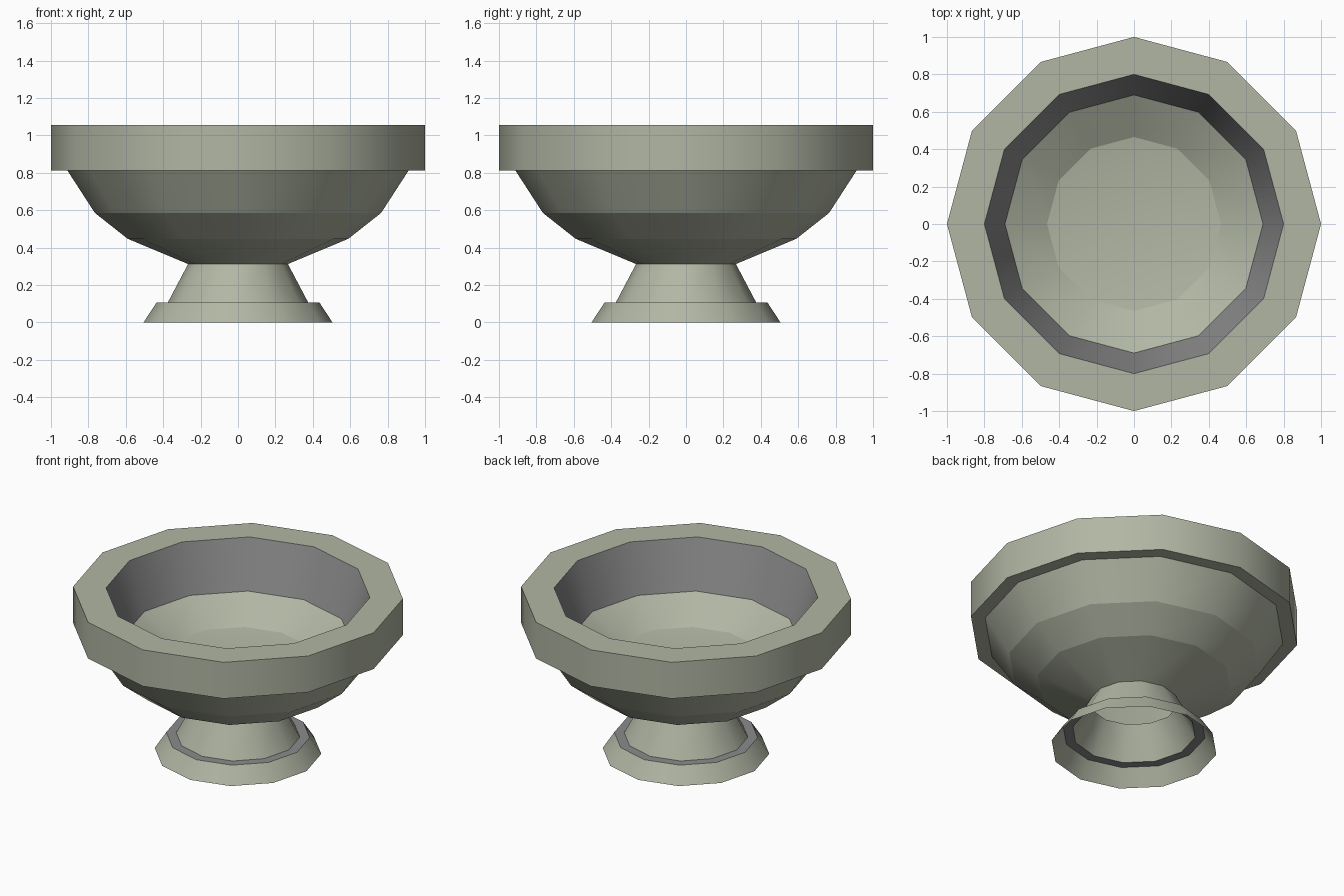
import bpy, bmesh, math

if "Cube" in bpy.data.objects:
    bpy.data.objects.remove(bpy.data.objects["Cube"])

SIDES = 12


def material(name, rgb):
    m = bpy.data.materials.new(name)
    m.diffuse_color = (*rgb, 1)
    m.use_nodes = True
    m.node_tree.nodes["Principled BSDF"].inputs["Base Color"].default_value = m.diffuse_color
    return m


stone = material("sage stone", (0.44, 0.47, 0.37))
grey = material("plain grey", (0.26, 0.26, 0.26))


def lathe(name, profile, grey_bands=()):
    """Spin (radius, z) points; walls round smoothly, every ring edge stays crisp."""
    bm = bmesh.new()
    rings = []
    for r, z in profile:
        if r == 0:
            rings.append([bm.verts.new((0, 0, z))] * SIDES)
        else:
            rings.append([bm.verts.new((r * math.cos(2 * math.pi * i / SIDES),
                                        r * math.sin(2 * math.pi * i / SIDES), z))
                          for i in range(SIDES)])
    for band, (a, b) in enumerate(zip(rings, rings[1:])):
        for i in range(SIDES):
            j = (i + 1) % SIDES
            corners = [a[i], a[j], b[j], b[i]]
            face = bm.faces.new(list(dict.fromkeys(corners)))
            face.smooth = True
            face.material_index = 1 if band in grey_bands else 0
    for e in bm.edges:
        ra, rb = (v.co.xy.length for v in e.verts)
        if abs(ra - rb) < 1e-4 and abs(e.verts[0].co.z - e.verts[1].co.z) < 1e-4:
            e.smooth = False
    mesh = bpy.data.meshes.new(name)
    bm.to_mesh(mesh)
    bm.free()
    mesh.materials.append(stone)
    mesh.materials.append(grey)
    obj = bpy.data.objects.new(name, mesh)
    bpy.context.collection.objects.link(obj)
    return obj


# Hollow foot: flared skirt, grey ledge, tapering stem
lathe("foot", [(0.505, 0), (0.435, 0.107), (0.375, 0.107), (0.267, 0.312)],
      grey_bands=(1,))

# Outside of the bowl
lathe("bowl_outside", [(0.267, 0.312), (0.59, 0.447), (0.765, 0.585), (0.913, 0.813)])

# Heavy rim with grey inner wall
lathe("rim", [(0.913, 0.813), (1.0, 0.813), (1.0, 1.055), (0.80, 1.055), (0.69, 0.745)],
      grey_bands=(3,))

# Shallow basin inside
lathe("basin", [(0.69, 0.745), (0.465, 0.61), (0, 0.54)])
